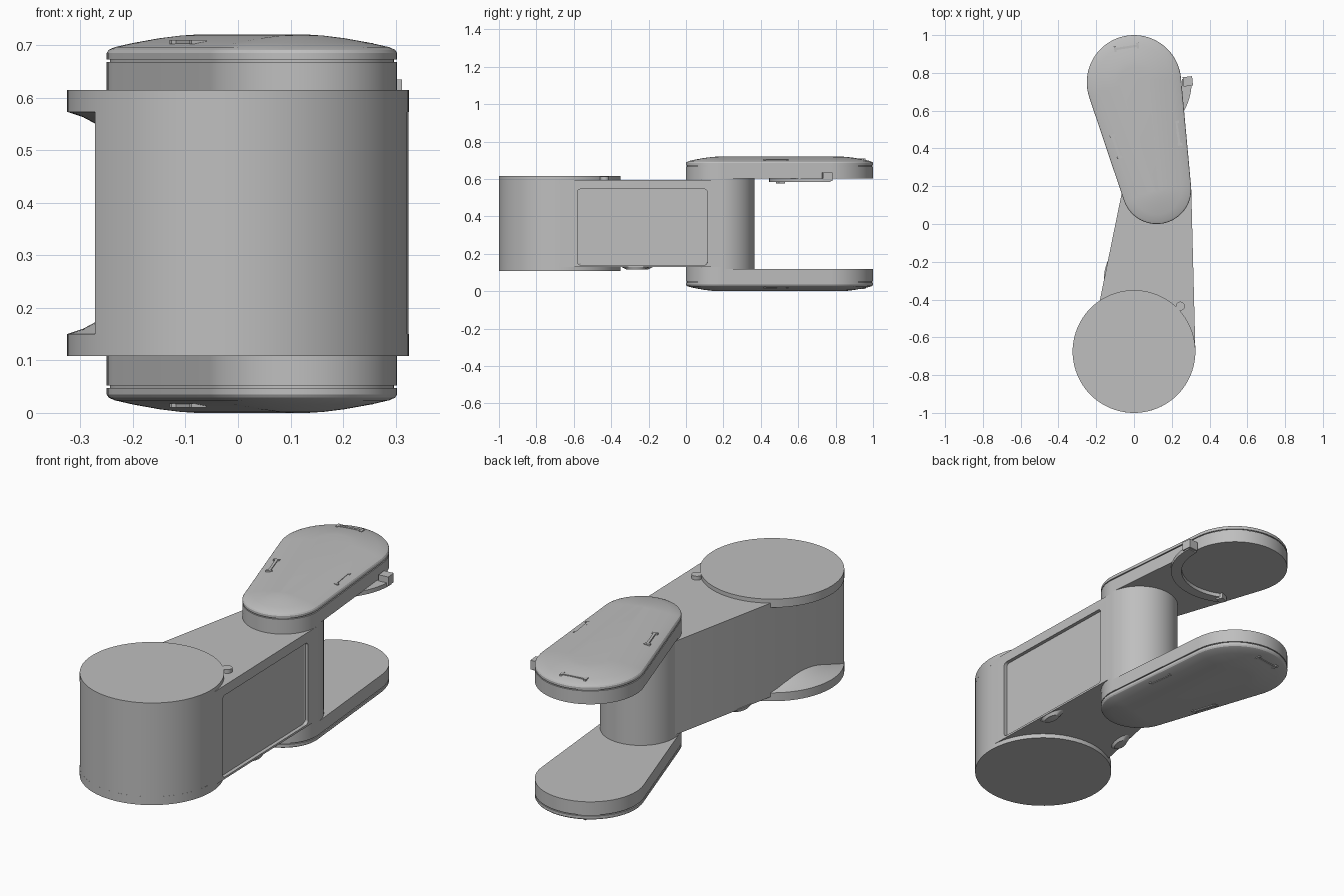
import bpy, bmesh
from math import acos, atan2, cos, sin, pi, radians, hypot
from mathutils import Vector, Matrix

cube = bpy.data.objects.get("Cube")
if cube:
    bpy.data.objects.remove(cube)

grey = bpy.data.materials.new("plain grey")
grey.use_nodes = True
grey.diffuse_color = (0.52, 0.52, 0.52, 1)
grey.node_tree.nodes["Principled BSDF"].inputs["Base Color"].default_value = grey.diffuse_color

DRUM, ELBOW, WRIST = Vector((0, -0.675)), Vector((0.12, 0.183)), Vector((0, 0.75))
HEIGHT = 0.72


def finish(name, bm, smooth=True):
    bmesh.ops.recalc_face_normals(bm, faces=bm.faces)
    mesh = bpy.data.meshes.new(name)
    bm.to_mesh(mesh)
    bm.free()
    mesh.materials.append(grey)
    obj = bpy.data.objects.new(name, mesh)
    bpy.context.collection.objects.link(obj)
    bpy.ops.object.select_all(action='DESELECT')
    obj.select_set(True)
    bpy.context.view_layer.objects.active = obj
    if smooth:
        bpy.ops.object.shade_smooth_by_angle(angle=radians(30))
    return obj


def arc(c, r, a0, a1, n):
    return [(c.x + r * cos(a0 + (a1 - a0) * i / n),
             c.y + r * sin(a0 + (a1 - a0) * i / n)) for i in range(n + 1)]


def teardrop(c1, r1, c2, r2, n=40):
    # Two circles joined by their outer tangents
    d = c2 - c1
    t = atan2(d.y, d.x)
    a = acos((r1 - r2) / d.length)
    return arc(c1, r1, t + a, t + 2 * pi - a, n) + arc(c2, r2, t - a, t + a, n)


def circle(c, r, n=96):
    return arc(c, r, 0, 2 * pi * (n - 1) / n, n - 1)


def loft(layers):
    # Stack of (outline, z) with closed ends
    bm = bmesh.new()
    rings = [[bm.verts.new((x, y, z)) for x, y in pts] for pts, z in layers]
    n = len(rings[0])
    for lo, hi in zip(rings, rings[1:]):
        for i in range(n):
            j = (i + 1) % n
            bm.faces.new((lo[i], lo[j], hi[j], hi[i]))
    bm.faces.new(rings[0][::-1])
    bm.faces.new(rings[-1])
    return bm


def prism(name, pts, z0, z1):
    return finish(name, loft([(pts, z0), (pts, z1)]))


def box(name, centre, size, turn=0):
    bm = bmesh.new()
    bmesh.ops.create_cube(bm, size=1)
    bm.transform(Matrix.Translation(centre) @ Matrix.Rotation(turn, 4, 'Z')
                 @ Matrix.Diagonal((*size, 1)))
    return finish(name, bm, False)


# Arm body, with its left side sliced flat through the drum
bm = loft([(teardrop(DRUM, 0.325, ELBOW, 0.183), z) for z in (0.13, 0.595)])
cut = bmesh.ops.bisect_plane(bm, geom=bm.verts[:] + bm.edges[:] + bm.faces[:],
                             plane_co=(-0.18, -0.4, 0), plane_no=(-0.98, 0.2, 0),
                             clear_outer=True)
bmesh.ops.holes_fill(bm, edges=[e for e in bm.edges if e.is_boundary])
body = finish("arm_body", bm)

# Recessed panel with rounded corners in the right-hand side wall
corners = []
for k, (u, v) in enumerate(((0.33, 0.185), (-0.33, 0.185), (-0.33, -0.185), (0.33, -0.185))):
    corners += arc(Vector((u, v)), 0.018, k * pi / 2, (k + 1) * pi / 2, 6)
bm = loft([(corners, -0.018), (corners, 0.1)])
d = ELBOW - DRUM
normal_angle = atan2(d.y, d.x) - acos((0.325 - 0.183) / d.length)
nrm = Vector((cos(normal_angle), sin(normal_angle), 0))
along = Vector((-nrm.y, nrm.x, 0))
frame = Matrix((along, Vector((0, 0, 1)), nrm)).transposed().to_4x4()
wall = Vector((*DRUM, 0)) + nrm * 0.325
seat = wall + along * ((-0.233 - wall.y) / along.y)
bm.transform(Matrix.Translation((seat.x, seat.y, 0.343)) @ frame)
cutter = finish("panel_cutter", bm, False)
cutter.hide_render = True
mod = body.modifiers.new("panel", 'BOOLEAN')
mod.operation, mod.solver, mod.object = 'DIFFERENCE', 'EXACT', cutter
bpy.context.view_layer.objects.active = body
bpy.ops.object.modifier_apply(modifier=mod.name)
bpy.data.objects.remove(cutter)

# Drum flanges flare out from the flat side, mirrored top and bottom
flange = [(0.325, 0.108), (0.325, 0.15), (0.295, 0.16), (0.26, 0.179), (0.22, 0.208)]
for name, flip in (("lower_drum_flange", False), ("upper_drum_flange", True)):
    finish(name, loft([(circle(DRUM, r), HEIGHT + 0.003 - z if flip else z) for r, z in flange]))

# Elbow post between the two forearm plates
prism("elbow_post", circle(ELBOW, 0.183), 0.1, 0.62)

# Forearm plates: straight wall, seam groove and domed cover
cover = [(0, 0.602), (0, 0.668), (0.006, 0.668), (0.006, 0.673), (0, 0.673), (0, 0.685),
         (0.004, 0.691), (0.015, 0.696), (0.05, 0.704), (0.1, 0.713), (0.14, 0.718), (0.17, 0.72)]
for name, flip in (("upper_forearm", False), ("lower_forearm", True)):
    finish(name, loft([(teardrop(WRIST, 0.25 - i, ELBOW, 0.183 - i),
                        HEIGHT - z if flip else z) for i, z in cover]))

# Small latch marks on both covers
marks = [(-0.04, 0.935, 0.705, 0.12, 0.15), (-0.095, 0.41, 0.706, 0.12, -1.25),
         (0.232, 0.48, 0.700, 0.12, -1.42)]
for x, y, z, size, turn in marks:
    for side, level in (("upper", z), ("lower", HEIGHT - z)):
        box(side + "_latch_bar", (x, y, level), (size, 0.012, 0.008), turn)
        for s in (-1, 1):
            end = (x + s * size / 2 * cos(turn), y + s * size / 2 * sin(turn), level)
            box(side + "_latch_end", end, (0.012, 0.03, 0.008), turn)

# Hard-stop ring segment and tabs below the upper wrist
a0, a1 = radians(-115), radians(4)
prism("stop_ring", arc(WRIST, 0.305, a0, a1, 30) + arc(WRIST, 0.255, a1, a0, 30), 0.583, 0.604)
box("stop_tab", (0.285, 0.755, 0.612), (0.05, 0.05, 0.045), 0.1)
box("stop_end", (-0.12, 0.505, 0.59), (0.04, 0.035, 0.03), 0.4)

# Shoulder stop nub on the drum rim
prism("shoulder_nub", circle(Vector((0.245, -0.435)), 0.024, 24), 0.58, 0.614)

# Stop pads under the arm body
for name, x, y, turn in (("right_stop_pad", 0.285, -0.27, 1.6), ("left_stop_pad", -0.125, -0.25, 1.37)):
    c = Vector((x, y))
    layers = []
    for z, length, width in ((0.115, 0.045, 0.022), (0.135, 0.085, 0.03)):
        pts = [(x + length * cos(t) * cos(turn) - width * sin(t) * sin(turn),
                y + length * cos(t) * sin(turn) + width * sin(t) * cos(turn))
               for t in [2 * pi * i / 24 for i in range(24)]]
        layers.append((pts, z))
    finish(name, loft(layers))
